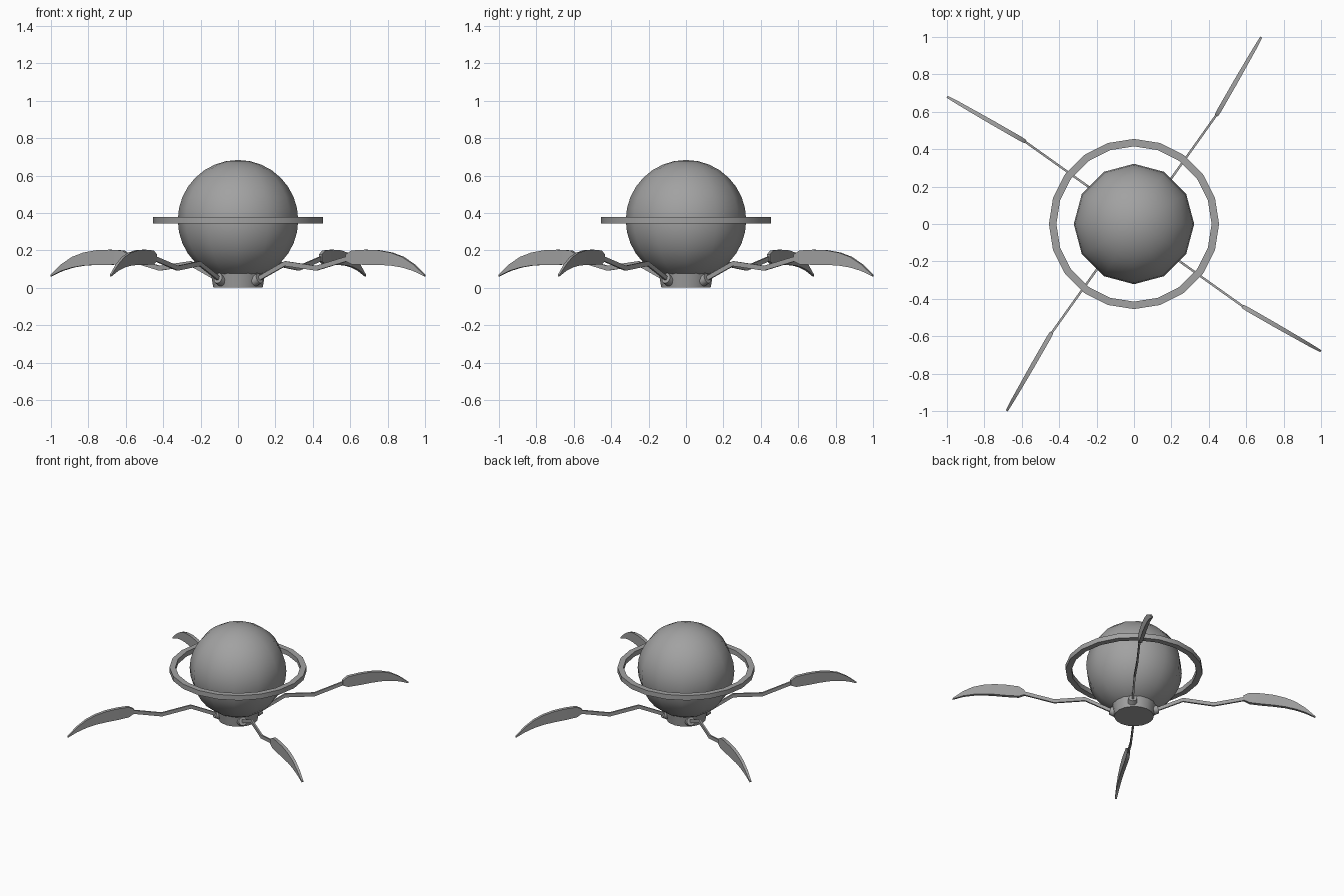
import bpy, bmesh, math
from mathutils import Matrix, Vector

cube = bpy.data.objects.get("Cube")
if cube:
    bpy.data.objects.remove(cube, do_unlink=True)

grey = bpy.data.materials.new("plain_grey")
grey.use_nodes = True
grey.diffuse_color = (0.36, 0.36, 0.36, 1)
grey.node_tree.nodes["Principled BSDF"].inputs["Base Color"].default_value = grey.diffuse_color


def finish(name, bm, smooth_angle=30):
    bmesh.ops.recalc_face_normals(bm, faces=bm.faces)
    mesh = bpy.data.meshes.new(name)
    bm.to_mesh(mesh)
    bm.free()
    mesh.materials.append(grey)
    obj = bpy.data.objects.new(name, mesh)
    bpy.context.collection.objects.link(obj)
    bpy.ops.object.select_all(action="DESELECT")
    obj.select_set(True)
    bpy.context.view_layer.objects.active = obj
    bpy.ops.object.shade_smooth_by_angle(angle=math.radians(smooth_angle))
    return obj


def loft(stations, turn):
    """Rectangular bar through (radius, sideways, top, bottom, half width)."""
    bm = bmesh.new()
    rows = []
    for r, t, top, bottom, w in stations:
        corners = [(r, t - w, bottom), (r, t + w, bottom), (r, t + w, top), (r, t - w, top)]
        rows.append([bm.verts.new(turn @ Vector(c)) for c in corners])
    for a, b in zip(rows, rows[1:]):
        for i in range(4):
            j = (i + 1) % 4
            bm.faces.new((a[i], a[j], b[j], b[i]))
    bm.faces.new(rows[0])
    bm.faces.new(rows[-1])
    return bm


# Globe body
bm = bmesh.new()
bmesh.ops.create_uvsphere(bm, u_segments=12, v_segments=16, radius=0.322,
                          matrix=Matrix.Translation((0, 0, 0.362)))
finish("globe_body", bm, 40)

# Collar under the globe
bm = bmesh.new()
bmesh.ops.create_cone(bm, cap_ends=True, segments=16, radius1=0.132, radius2=0.146,
                      depth=0.08, matrix=Matrix.Translation((0, 0, 0.042)))
finish("base_collar", bm)

# Floating ring with a rectangular section
bm = bmesh.new()
section = [(0.415, 0.345), (0.455, 0.345), (0.455, 0.38), (0.415, 0.38)]
verts = [bm.verts.new((r, 0, z)) for r, z in section]
edges = [bm.edges.new((verts[i], verts[(i + 1) % 4])) for i in range(4)]
bmesh.ops.spin(bm, geom=verts + edges, cent=(0, 0, 0), axis=(0, 0, 1),
               angle=math.tau, steps=20, use_merge=True)
bmesh.ops.remove_doubles(bm, verts=bm.verts, dist=0.0005)
finish("orbit_ring", bm)

# Leg bar: radius, sideways, centre height
leg_path = [(0.13, -0.016, 0.04), (0.325, -0.011, 0.13), (0.53, -0.005, 0.105), (0.75, 0.002, 0.16)]
leg_bar = [(r, t, z + 0.013, z - 0.013, 0.006) for r, t, z in leg_path]

# Blade: fraction of length, top, bottom, half width
blade_shape = [(0, 0.178, 0.143, 0.01), (0.08, 0.2, 0.126, 0.012), (0.25, 0.204, 0.123, 0.012),
               (0.42, 0.201, 0.123, 0.012), (0.58, 0.188, 0.119, 0.011), (0.72, 0.166, 0.109, 0.01),
               (0.86, 0.126, 0.091, 0.009), (1, 0.07, 0.062, 0.006)]
blade = [(0.728 + 0.479 * s, 0.062 * s, top, low, w) for s, top, low, w in blade_shape]

names = ["front_left", "back_left", "back_right", "front_right"]
for i, side in enumerate(names):
    turn = Matrix.Rotation(math.radians(-37.2 + 90 * i), 4, "Z")
    finish(side + "_leg", loft(leg_bar, turn))
    finish(side + "_blade", loft(blade, turn))
    # Round socket where the leg meets the collar
    bm = bmesh.new()
    place = turn @ Matrix.Translation((0.14, -0.016, 0.045)) @ Matrix.Rotation(math.radians(70), 4, "Y")
    bmesh.ops.create_cone(bm, cap_ends=True, segments=12, radius1=0.032, radius2=0.028,
                          depth=0.035, matrix=place)
    finish(side + "_socket", bm, 35)
